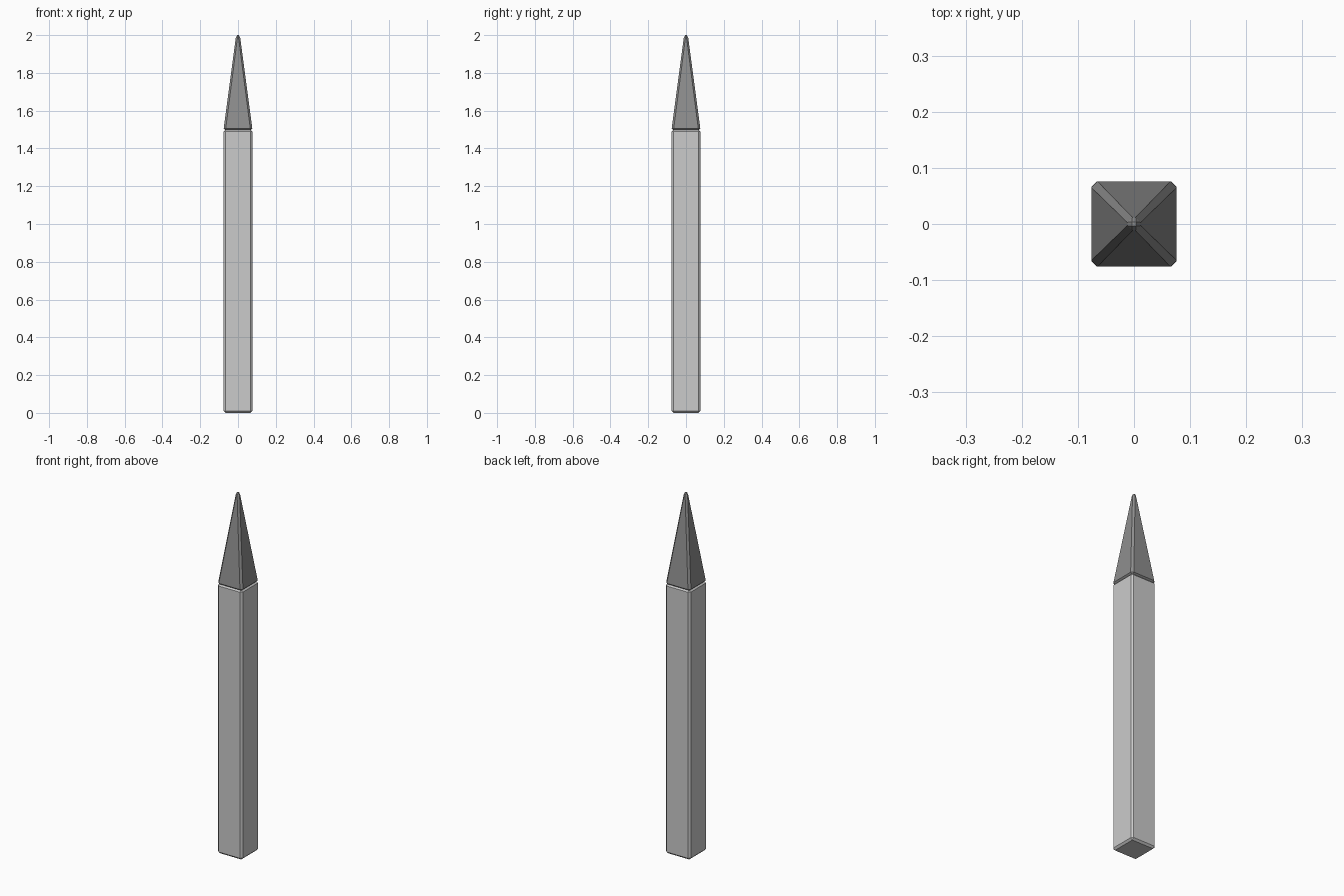
import bpy, bmesh

if "Cube" in bpy.data.objects:
    bpy.data.objects.remove(bpy.data.objects["Cube"])


def ring(bm, z, half, cut):
    """Square cross-section with chamfered corners (8 points)."""
    i = half - cut
    pts = [(half, -i), (half, i), (i, half), (-i, half),
           (-half, i), (-half, -i), (-i, -half), (i, -half)]
    return [bm.verts.new((x, y, z)) for x, y in pts]


def loft(name, sections):
    bm = bmesh.new()
    rings = [ring(bm, *s) for s in sections]
    for a, b in zip(rings, rings[1:]):
        for k in range(8):
            n = (k + 1) % 8
            bm.faces.new((a[k], a[n], b[n], b[k]))
    bm.faces.new(rings[0][::-1])
    bm.faces.new(rings[-1])
    # zero-cut end rings collapse to plain squares
    bmesh.ops.remove_doubles(bm, verts=bm.verts, dist=1e-5)
    bmesh.ops.recalc_face_normals(bm, faces=bm.faces)
    mesh = bpy.data.meshes.new(name)
    bm.to_mesh(mesh)
    bm.free()
    obj = bpy.data.objects.new(name, mesh)
    bpy.context.collection.objects.link(obj)
    return obj


# Square shaft with chamfered edges
loft("stake_shaft", [(0, 0.066, 0), (0.01, 0.076, 0.01),
                     (1.49, 0.076, 0.01), (1.5, 0.066, 0)])

# Tapered point with chamfered ridges and a tiny blunt end
tip = loft("stake_tip", [(1.495, 0.066, 0), (1.505, 0.076, 0.011),
                         (1.985, 0.012, 0.009), (2.0, 0.004, 0)])
dark = bpy.data.materials.new("dark_grey")
dark.diffuse_color = (0.27, 0.27, 0.27, 1)
dark.use_nodes = True
dark.node_tree.nodes["Principled BSDF"].inputs["Base Color"].default_value = dark.diffuse_color
tip.data.materials.append(dark)
